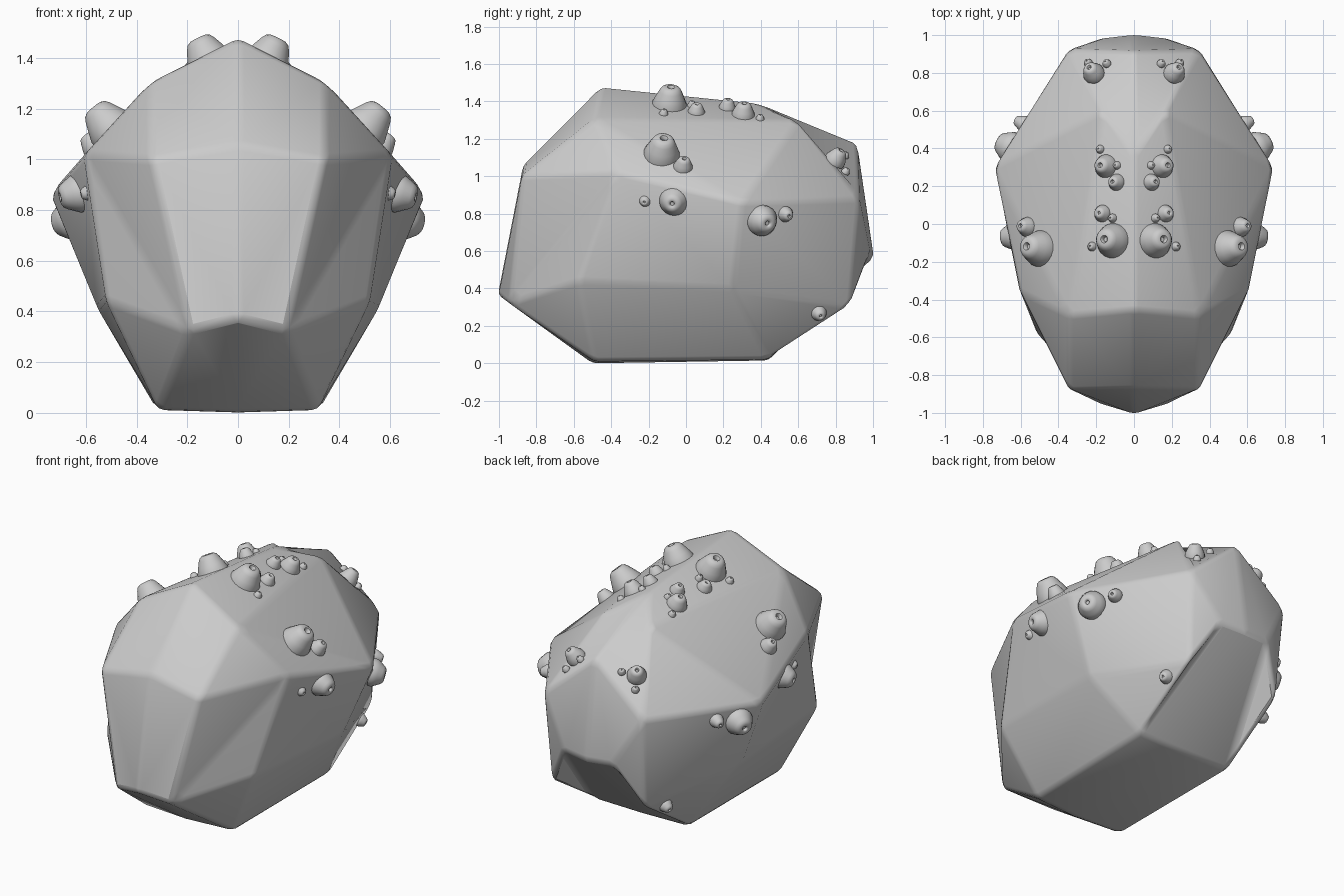
import bpy, bmesh, math
from mathutils import Vector
from mathutils.bvhtree import BVHTree

if "Cube" in bpy.data.objects:
    bpy.data.objects.remove(bpy.data.objects["Cube"])


def make_object(name, bm, angle):
    bmesh.ops.recalc_face_normals(bm, faces=bm.faces)
    mesh = bpy.data.meshes.new(name)
    bm.to_mesh(mesh)
    obj = bpy.data.objects.new(name, mesh)
    bpy.context.collection.objects.link(obj)
    bpy.ops.object.select_all(action='DESELECT')
    obj.select_set(True)
    bpy.context.view_layer.objects.active = obj
    bpy.ops.object.shade_smooth_by_angle(angle=math.radians(angle))
    return obj


# Boulder: centre loop, shoulder loop and side cap, starting at the top front
centre = [(0, -.455, 1.48), (0, .365, 1.395), (0, .915, 1.18), (0, 1.005, .57),
          (0, .44, .015), (0, -.5, 0), (0, -1.01, .37), (0, -.87, 1.06)]
shoulder = [(.345, -.485, 1.305), (.16, .6, 1.3), (.345, .925, .88), (.325, .88, .305),
            (.325, .44, .02), (.315, -.49, .01), (.195, -.945, .32), (.345, -.88, 1.0)]
cap = [(.605, -.36, 1.02), (.745, .3, .86), (.55, .25, .4), (.52, -.575, .44)]
rump = (.17, .985, .58)

bm = bmesh.new()
mid = [bm.verts.new(p) for p in centre]
for s in (1, -1):
    ring = [bm.verts.new((s * x, y, z)) for x, y, z in shoulder]
    side = [bm.verts.new((s * x, y, z)) for x, y, z in cap]
    back = bm.verts.new((s * rump[0], rump[1], rump[2]))
    bm.faces.new(side)
    for i in (0, 1, 4, 5, 6, 7):
        j = (i + 1) % 8
        bm.faces.new((mid[i], mid[j], ring[j], ring[i]))
    # Rounded back, convex shoulder and slightly hollow front cheek
    for face in ((mid[2], ring[2], back, mid[3]), (ring[2], ring[3], back),
                 (ring[3], ring[4], back), (mid[3], back, ring[4], mid[4]),
                 (ring[0], side[0], side[1]), (ring[0], side[1], ring[1]),
                 (side[3], ring[6], side[0]), (ring[6], ring[7], side[0])):
        bm.faces.new(face)
    for i in range(4):
        bm.faces.new((side[i], ring[2 * i], ring[2 * i - 1]))
    for i in (1, 2):
        bm.faces.new((side[i], ring[2 * i], ring[2 * i + 1], side[i + 1]))
bmesh.ops.recalc_face_normals(bm, faces=bm.faces)
surface = BVHTree.FromBMesh(bm)
boulder = make_object("boulder", bm, 50)
bm.free()
# Softened edges
bevel = boulder.modifiers.new("soft_edges", 'BEVEL')
bevel.width = .025
bevel.segments = 2
bevel.limit_method = 'ANGLE'
bevel.angle_limit = math.radians(8)


# Barnacle: rounded cone with a small pit, turned around the surface normal
PROFILE = [(1.0, -.3), (1.0, .03), (.84, .38), (.66, .75), (.54, .92),
           (.38, 1.0), (.22, 1.0), (.17, .94), (.13, .78)]


def barnacle(bm, point, radius, height):
    base, normal, _, _ = surface.find_nearest(Vector(point))
    turn = normal.to_track_quat('Z', 'Y')
    n = 20
    rings = []
    for r, h in PROFILE:
        rings.append([bm.verts.new(base + turn @ Vector((
            radius * r * math.cos(2 * math.pi * k / n),
            radius * r * math.sin(2 * math.pi * k / n), height * h))) for k in range(n)])
    for lo, hi in zip(rings, rings[1:]):
        for k in range(n):
            m = (k + 1) % n
            bm.faces.new((lo[k], lo[m], hi[m], hi[k]))
    bm.faces.new(rings[-1])
    bm.faces.new(rings[0][::-1])


# Clusters on the right half: x, y, z, radius, height
clusters = {
    "crown_barnacles": [(.105, -.09, 1.37, .092, .1), (.165, .055, 1.34, .046, .045),
                        (.11, .03, 1.37, .024, .028), (.22, -.12, 1.33, .025, .025)],
    "rear_crown_barnacles": [(.145, .305, 1.32, .062, .065), (.09, .22, 1.36, .045, .048),
                             (.175, .395, 1.3, .023, .022), (.09, .31, 1.36, .022, .022)],
    "shoulder_barnacles": [(.50, -.13, 1.12, .096, .105), (.57, -.015, 1.055, .052, .055)],
    "side_barnacles": [(.65, -.07, .86, .078, .07), (.61, -.22, .865, .033, .03)],
    "rear_side_barnacles": [(.67, .415, .76, .083, .065), (.60, .54, .795, .042, .045)],
    "back_barnacles": [(.215, .80, 1.09, .057, .06), (.145, .85, 1.11, .023, .022),
                       (.24, .85, 1.02, .023, .022)],
    "low_barnacle": [(.37, .715, .26, .042, .04)],
}
for name, group in clusters.items():
    for s, suffix in ((1, "right"), (-1, "left")):
        bm = bmesh.new()
        for x, y, z, r, h in group:
            barnacle(bm, (s * x, y, z), r, h)
        make_object(f"{name}_{suffix}", bm, 50)
        bm.free()
